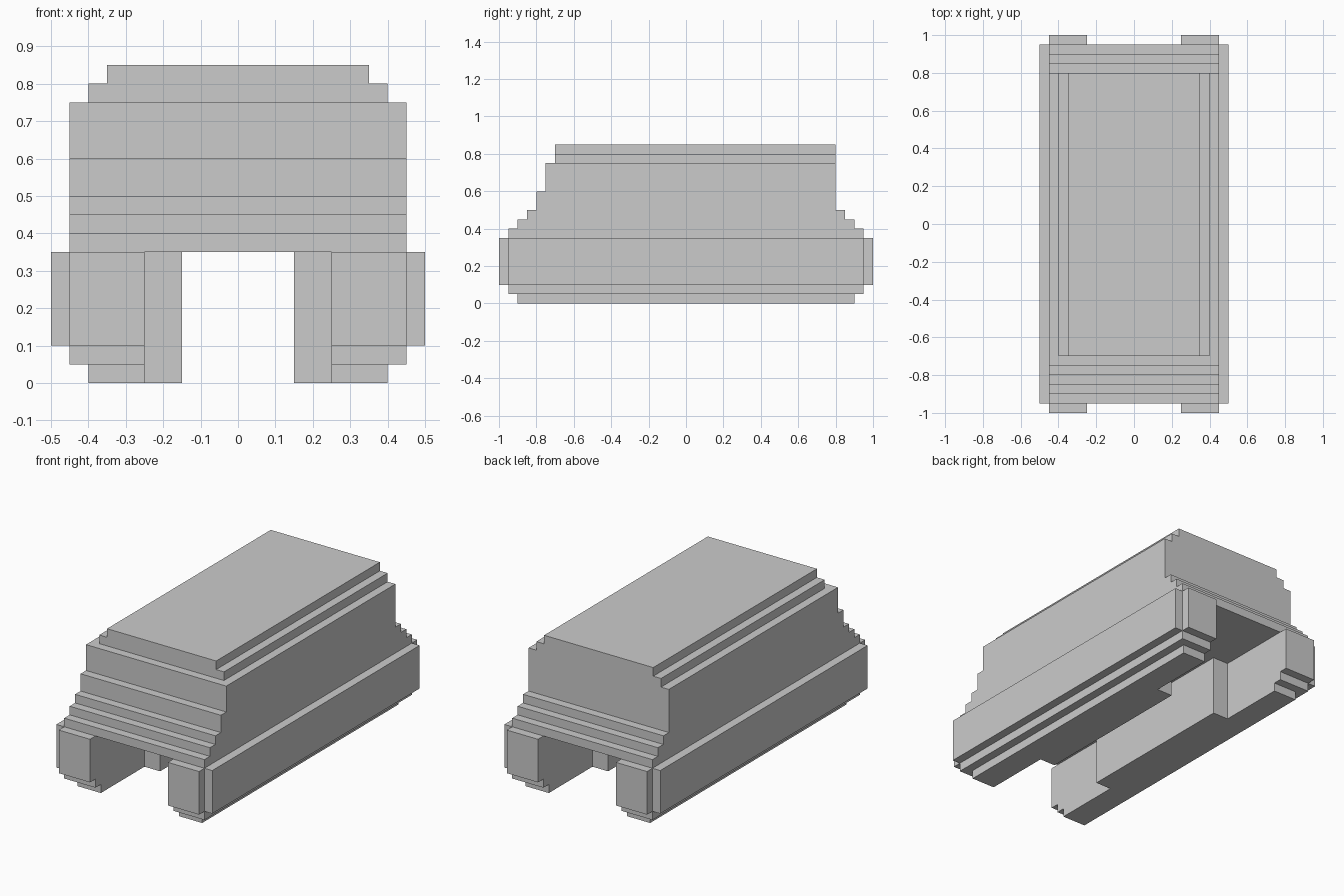
import bpy
import bmesh

if "Cube" in bpy.data.objects:
    bpy.data.objects.remove(bpy.data.objects["Cube"])


def stack(name, layers):
    """Stepped solid from (outline, z_bottom, z_top) layers; outlines are counter-clockwise."""
    bm = bmesh.new()
    rings = []
    for outline, z0, z1 in layers:
        for z in (z0, z1):
            rings.append([bm.verts.new((x, y, z)) for x, y in outline])
    n = len(rings[0])
    for a, b in zip(rings, rings[1:]):
        for i in range(n):
            j = (i + 1) % n
            bm.faces.new((a[i], a[j], b[j], b[i]))
    bm.faces.new(rings[0][::-1])
    bm.faces.new(rings[-1])
    # Clean up corners that coincide between layers
    bmesh.ops.remove_doubles(bm, verts=bm.verts, dist=1e-4)
    flat = [f for f in bm.faces if f.calc_area() < 1e-7]
    bmesh.ops.delete(bm, geom=flat, context='FACES_ONLY')
    mesh = bpy.data.meshes.new(name)
    bm.to_mesh(mesh)
    bm.free()
    obj = bpy.data.objects.new(name, mesh)
    bpy.context.collection.objects.link(obj)
    return obj


def rect(hx, y0, y1):
    return [(-hx, y0), (hx, y0), (hx, y1), (-hx, y1)]


def track_outline(x_end, y_end, x_side, y_side):
    """Plan of one track: narrow ends, wide outer side, inner block in the middle."""
    return [(0.25, -y_end), (x_end, -y_end), (x_end, -y_side), (x_side, -y_side),
            (x_side, y_side), (x_end, y_side), (x_end, y_end), (0.25, y_end),
            (0.25, 0.5), (0.15, 0.5), (0.15, -0.5), (0.25, -0.5)]


# Hull: stepped bonnet, cabin and roof
stack("hull", [
    (rect(0.45, -0.95, 0.95), 0.35, 0.40),
    (rect(0.45, -0.90, 0.90), 0.40, 0.45),
    (rect(0.45, -0.85, 0.85), 0.45, 0.50),
    (rect(0.45, -0.80, 0.80), 0.50, 0.60),
    (rect(0.45, -0.75, 0.80), 0.60, 0.75),
    (rect(0.40, -0.70, 0.80), 0.75, 0.80),
    (rect(0.35, -0.70, 0.80), 0.80, 0.85),
])

# Side skids: stepped underside, mirrored to the other side
skids = stack("side_skids", [
    (track_outline(0.40, 0.90, 0.40, 0.90), 0.00, 0.05),
    (track_outline(0.45, 0.95, 0.45, 0.95), 0.05, 0.10),
    (track_outline(0.45, 1.00, 0.50, 0.95), 0.10, 0.35),
])
skids.modifiers.new("mirror", 'MIRROR').use_mirror_merge = False
